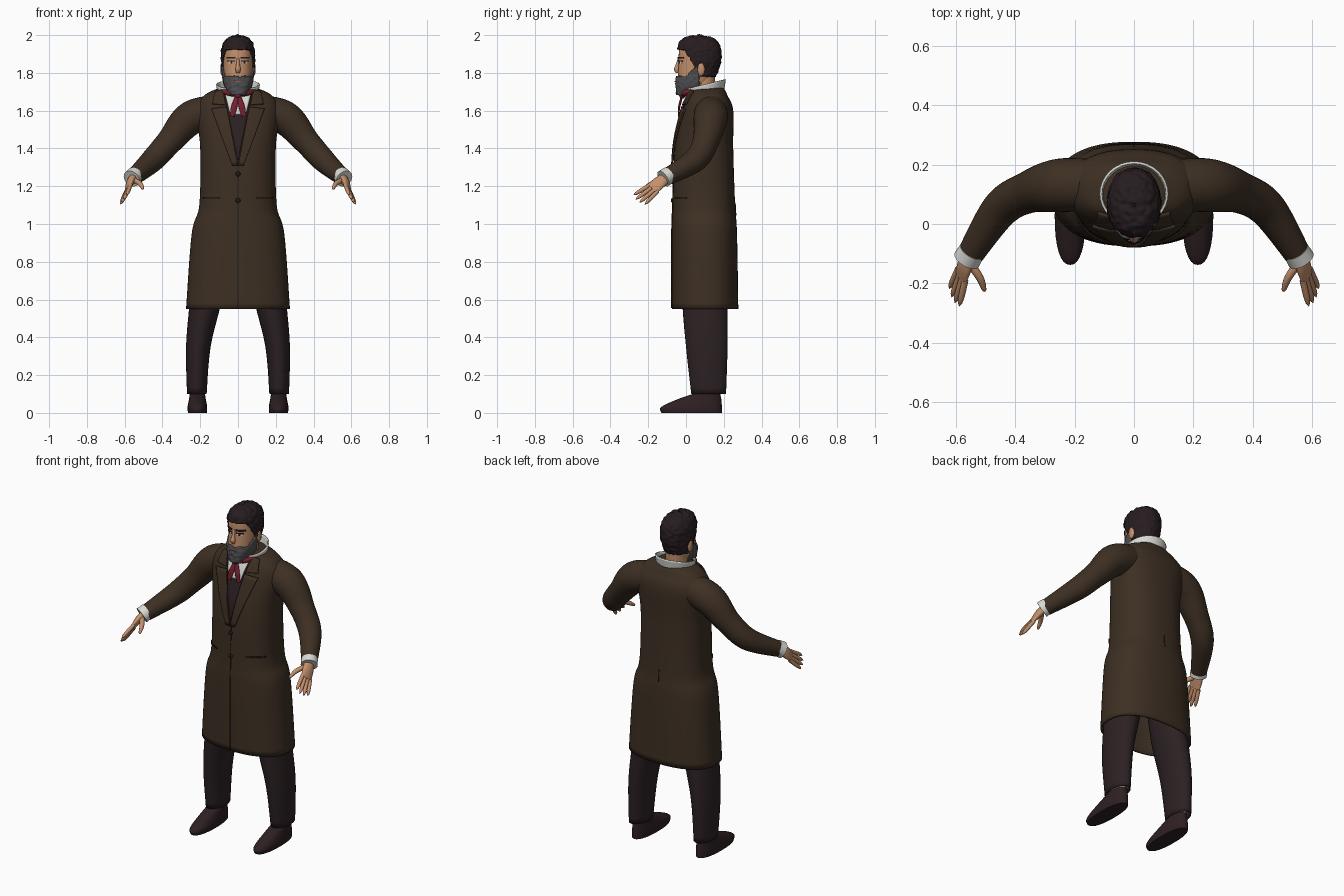
import bpy, bmesh, math
from mathutils import Vector, noise
from mathutils.bvhtree import BVHTree

cube = bpy.data.objects.get("Cube")
if cube:
    bpy.data.objects.remove(cube)


def material(name, *rgb):
    mat = bpy.data.materials.new(name)
    mat.use_nodes = True
    mat.diffuse_color = (*rgb, 1)
    shader = mat.node_tree.nodes["Principled BSDF"]
    shader.inputs["Base Color"].default_value = (*rgb, 1)
    shader.inputs["Roughness"].default_value = .8
    return mat


COAT = material("brown wool", .047, .029, .017)
CLOTH = material("dark trouser cloth", .025, .015, .017)
HAIR = material("dark hair", .02, .012, .014)
BEARD = material("grey beard", .08, .08, .085)
SKIN = material("skin", .55, .28, .15)
LINEN = material("white linen", .7, .7, .66)
RED = material("red silk", .19, .014, .03)
LEATHER = material("shoe leather", .027, .014, .016)
SEAM = material("dark seam", .015, .01, .007)
LIPS = material("lips", .28, .11, .08)
UP, ACROSS = Vector((0, 0, 1)), Vector((1, 0, 0))
parts = []


def finish(name, bm, mat, thick=0, offset=0):
    """Turn a bmesh into a named object and return its surface tree."""
    tree = BVHTree.FromBMesh(bm)
    mesh = bpy.data.meshes.new(name)
    bm.to_mesh(mesh)
    bm.free()
    mesh.materials.append(mat)
    part = bpy.data.objects.new(name, mesh)
    bpy.context.collection.objects.link(part)
    if thick:
        shell = part.modifiers.new("thickness", 'SOLIDIFY')
        shell.thickness, shell.offset = thick, offset
    parts.append(part)
    return tree


def smooth_rows(rows, steps):
    """Smooth interpolation of equal-length tuples through every row."""
    result = []
    last = len(rows) - 1
    for i in range(last):
        before, start, end, after = (rows[min(max(i + k, 0), last)] for k in (-1, 0, 1, 2))
        for k in range(steps):
            t = k / steps
            row = []
            for a, b, c, d in zip(before, start, end, after):
                leave, arrive, rise = (c - a) / 2, (d - b) / 2, c - b
                bend = 3 * rise - 2 * leave - arrive
                row.append(b + t * (leave + t * (bend + t * (leave + arrive - 2 * rise))))
            result.append(row)
    return result + [list(rows[-1])]


def loft(name, rows, mat, side=None, sides=32, steps=5, power=2, bottom=True, top=True,
         thick=0, grow=0, rough=0, keep=None, tilt=0, mirror=1):
    """Skin rings (x, y, z, radius[, second radius]); level unless a side axis is given."""
    rows = smooth_rows(rows, steps)
    centres = [Vector(row[:3]) for row in rows]
    bm = bmesh.new()
    rings = []
    for i, (centre, row) in enumerate(zip(centres, rows)):
        u, v = ACROSS, Vector((0, 1, 0))
        if side:
            ahead = (centres[min(i + 1, len(rows) - 1)] - centres[max(i - 1, 0)]).normalized()
            u = (side - ahead * side.dot(ahead)).normalized()
            v = ahead.cross(u)
        ring = []
        for k in range(sides):
            angle = math.tau * k / sides
            c, s = (math.copysign(abs(w) ** (2 / power), w) for w in (math.cos(angle), math.sin(angle)))
            p = centre + u * c * max(row[3], .001) + v * s * max(row[-1], .001)
            p.z += tilt * (p.y - centre.y)
            p.x *= mirror
            ring.append(bm.verts.new(p))
        rings.append(ring)
    for low, high in zip(rings, rings[1:]):
        for k in range(sides):
            bm.faces.new((low[k], low[k - 1], high[k - 1], high[k]))
    if bottom:
        bm.faces.new(rings[0])
    if top:
        bm.faces.new(rings[-1])
    bmesh.ops.recalc_face_normals(bm, faces=bm.faces)
    bm.normal_update()
    for vert, normal in [(vert, vert.normal.copy()) for vert in bm.verts]:
        vert.co += normal * (grow + rough * noise.noise(vert.co * 55))
    if keep:
        gone = [face for face in bm.faces if not keep(face.calc_center_median())]
        bmesh.ops.delete(bm, geom=gone, context='FACES')
    return finish(name, bm, mat, thick, -1)


def levels(*rows, x=0):
    """Loft rings from rows of (height, half width, front y, back y)."""
    return [(x, (front + back) / 2, z, width, (back - front) / 2) for z, width, front, back in rows]


def ball(name, centre, size, mat, mirror=1):
    """Ellipsoid with the given half sizes."""
    bm = bmesh.new()
    bmesh.ops.create_uvsphere(bm, u_segments=20, v_segments=12, radius=1)
    for vert in bm.verts:
        vert.co = Vector(centre) + vert.co * Vector(size)
        vert.co.x *= mirror
    bmesh.ops.recalc_face_normals(bm, faces=bm.faces)
    finish(name, bm, mat)


def plate(name, outline, surface, mat, lift=.003, thick=.005, mirror=1, facing=1):
    """Thin patch draped on a surface from the front, or from the back if facing is -1."""
    bm = bmesh.new()
    bm.faces.new([bm.verts.new((x * mirror, 0, z)) for x, z in outline])
    bmesh.ops.subdivide_edges(bm, edges=bm.edges[:], cuts=12, use_grid_fill=True)
    depth = 0
    for vert in bm.verts:
        hit = surface.ray_cast(Vector((vert.co.x, -facing, vert.co.z)), Vector((0, facing, 0)))[0]
        depth = hit.y if hit else depth
        vert.co.y = depth - lift * facing
    finish(name, bm, mat, thick)


def box(x, z, width, height):
    """Rectangle outline about a centre."""
    return [(x + i * width / 2, z + j * height / 2) for i, j in ((-1, -1), (1, -1), (1, 1), (-1, 1))]


# Long coat body
coat = loft("coat_body", levels(
    (.55, .275, -.075, .277), (.95, .245, -.075, .27), (1.1, .205, -.07, .26), (1.4, .2, -.06, .25),
    (1.6, .22, -.02, .25), (1.68, .18, .01, .22), (1.72, .1, .03, .2)),
    COAT, sides=64, steps=8, power=2.4, bottom=False, thick=.01)

# Waistcoat, shirt front and coat fastening
plate("waistcoat_front", [(-.075, 1.7), (.075, 1.7), (0, 1.33)], coat, CLOTH)
plate("shirt_front", [(-.07, 1.7), (.07, 1.7), (.04, 1.58), (-.04, 1.58)], coat, LINEN, .007)
plate("coat_front_seam", box(0, .94, .004, .77), coat, SEAM, .001)
plate("coat_back_vent", box(0, 1.08, .004, .07), coat, SEAM, .001, facing=-1)
for z in (1.125, 1.265):
    ball("coat_button", (0, -.072, z), (.013, .008, .013), SEAM)

# Neck, head, hair and beard
loft("neck", levels((1.66, .06, .02, .15), (1.8, .06, .03, .155)), SKIN)
skull = levels((1.69, .035, -.044, .03), (1.74, .066, -.045, .12), (1.84, .078, -.04, .17),
               (1.93, .076, -.035, .175), (1.975, .05, -.01, .14), (1.99, 0, .05, .07))
head = loft("head", skull, SKIN, sides=64, steps=10, power=2.2)
loft("hair", skull, HAIR, sides=96, steps=20, power=2.2, grow=.01, rough=.006, thick=.012,
     keep=lambda c: c.z > max(1.78, min(1.925, 1.91 - 1.6 * c.y)))
beard = loft("beard", skull, BEARD, sides=96, steps=20, power=2.2, grow=.01, rough=.004, thick=.012,
             keep=lambda c: c.y < .07 and c.z < 1.78 + max(c.y, 0))
plate("mouth", box(0, 1.755, .04, .006), beard, LIPS, .002)
loft("nose", [(0, -.036, 1.88, .006), (0, -.046, 1.84, .01), (0, -.05, 1.82, .014), (0, -.045, 1.8, .01)],
     SKIN, sides=16)

# Shirt collar and cravat knot
loft("shirt_collar", levels((1.69, .1, .005, .195), (1.74, .108, 0, .203)), LINEN,
     bottom=False, top=False, thick=.008, tilt=.25)
ball("cravat_knot", (0, -.02, 1.685), (.02, .017, .022), RED)

for mirror, which in ((1, "left_"), (-1, "right_")):
    # Sleeve and shirt cuff
    loft(which + "sleeve", [(.1, .13, 1.6, .085), (.25, .13, 1.56, .09), (.36, .105, 1.44, .07),
                            (.45, .05, 1.34, .063), (.55, -.1, 1.25, .045)],
         COAT, UP, steps=10, mirror=mirror)
    loft(which + "shirt_cuff", [(.545, -.09, 1.26, .045), (.563, -.12, 1.24, .047)], LINEN, UP, mirror=mirror)

    # Palm, fingers and thumb
    spread = Vector((.4, .7, -.6))
    reach = Vector((.025, -.076, -.06))
    knuckles = Vector((.58, -.17, 1.19))
    loft(which + "palm", [(.55, -.095, 1.255, .027, .022), (.57, -.14, 1.22, .036, .02),
                          (.583, -.18, 1.185, .036, .01)], SKIN, spread, mirror=mirror)
    for k, finger in enumerate(("index", "middle", "ring", "little")):
        place = k - 1.5
        rows = []
        for i in range(9):
            t = i / 8
            centre = knuckles + reach * t * (1.15 - .06 * place ** 2) + spread * place * (.019 + .009 * t)
            rows.append((*centre, .011 * math.sqrt(1 - t ** 5)))
        loft(which + finger + "_finger", rows, SKIN, UP, sides=12, steps=1, mirror=mirror)
    loft(which + "thumb", [(.555, -.13, 1.235, .014), (.52, -.18, 1.215, .013), (.505, -.22, 1.19, .008),
                           (.503, -.227, 1.185, 0)], SKIN, UP, sides=12, mirror=mirror)

    # Lapel, coat collar and pocket
    plate(which + "lapel", [(.06, 1.62), (.14, 1.61), (.03, 1.31), (0, 1.31)],
          coat, COAT, .009, .009, mirror)
    plate(which + "coat_collar", [(.08, 1.71), (.12, 1.7), (.135, 1.635), (.065, 1.63)],
          coat, COAT, .009, .009, mirror)
    plate(which + "pocket", box(.14, 1.14, .085, .008), coat, SEAM, mirror=mirror)

    # Cravat band and tail
    loft(which + "cravat_band", [(0, -.012, 1.685, .012), (.05, -.005, 1.695, .016), (.095, .05, 1.705, .006)],
         RED, UP, sides=16, mirror=mirror)
    loft(which + "cravat_tail", [(.004, -.02, 1.68, .01, .006), (.02, -.036, 1.62, .016, .006),
                                 (.032, -.04, 1.57, .012, .003)], RED, ACROSS, sides=16, mirror=mirror)

    # Eye, lid, brow and ear
    plate(which + "eye", box(.034, 1.855, .03, .01), head, LINEN, .001, .003, mirror)
    plate(which + "pupil", box(.034, 1.855, .011, .011), head, SEAM, .002, .003, mirror)
    plate(which + "lid", box(.034, 1.863, .038, .006), head, HAIR, .002, .004, mirror)
    plate(which + "brow", box(.036, 1.88, .046, .009), head, HAIR, .003, .006, mirror)
    ball(which + "ear", (.083, .08, 1.82), (.011, .02, .036), SKIN, mirror)

    # Trouser leg, ankle and shoe
    loft(which + "trouser_leg", [(.218, .12, .1, .052, .092), (.21, .11, .35, .065, .11),
                                 (.17, .1, .6, .085, .12), (.13, .1, .9, .1, .12)],
         CLOTH, bottom=False, thick=.006, mirror=mirror)
    loft(which + "ankle", levels((.06, .036, .07, .175), (.16, .036, .075, .17), x=.217), SKIN, mirror=mirror)
    loft(which + "shoe", levels((0, .05, -.13, .19), (.03, .052, -.133, .19), (.07, .045, -.05, .187),
                                (.105, .04, .05, .18), x=.215), LEATHER, power=2.3, mirror=mirror)

# Smooth shading with crisp edges
bpy.context.view_layer.update()
for part in bpy.context.view_layer.objects:
    part.select_set(part in parts)
bpy.context.view_layer.objects.active = parts[0]
bpy.ops.object.shade_smooth_by_angle(angle=math.radians(45))
